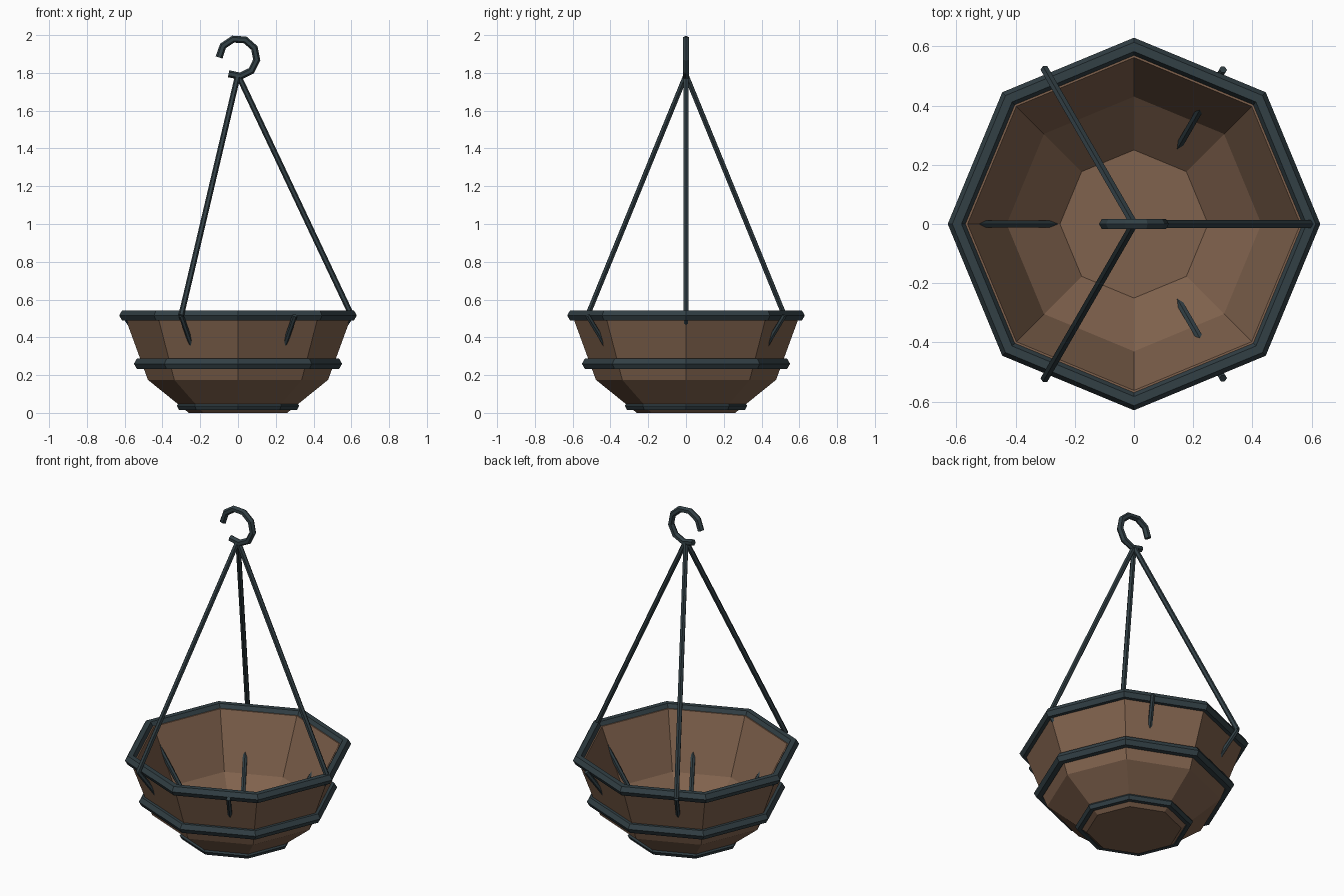
import bpy
import bmesh
from math import cos, sin, pi, radians
from mathutils import Vector

cube = bpy.data.objects.get("Cube")
if cube:
    bpy.data.objects.remove(cube, do_unlink=True)


def make_material(name, color):
    mat = bpy.data.materials.new(name)
    mat.use_nodes = True
    mat.diffuse_color = color
    mat.node_tree.nodes["Principled BSDF"].inputs["Base Color"].default_value = color
    return mat


wood = make_material("warm_brown", (0.215, 0.122, 0.074, 1))
iron = make_material("dark_slate", (0.032, 0.051, 0.060, 1))


def skin(name, rings, mat, closed=False):
    """Join a row of vertex rings into a flat-shaded object, capped unless closed."""
    bm = bmesh.new()
    loops = [[bm.verts.new(p) for p in ring] for ring in rings]
    pairs = list(zip(loops, loops[1:]))
    if closed:
        pairs.append((loops[-1], loops[0]))
    else:
        bm.faces.new(loops[0])
        bm.faces.new(loops[-1])
    for a, b in pairs:
        n = len(a)
        for i in range(n):
            j = (i + 1) % n
            bm.faces.new((a[i], a[j], b[j], b[i]))
    bmesh.ops.recalc_face_normals(bm, faces=bm.faces)
    mesh = bpy.data.meshes.new(name)
    bm.to_mesh(mesh)
    bm.free()
    mesh.materials.append(mat)
    obj = bpy.data.objects.new(name, mesh)
    bpy.context.collection.objects.link(obj)
    return obj


def lathe(name, profile, mat, closed=False, sides=8):
    """Spin a radius/height profile into an octagonal form."""
    rings = [[(r * cos(2 * pi * i / sides), r * sin(2 * pi * i / sides), z)
              for i in range(sides)] for r, z in profile]
    return skin(name, rings, mat, closed)


def bar(name, path, side, radius, mat, sides=6):
    """Sweep a hexagonal section along a planar path; side is the plane normal."""
    path = [Vector(p) for p in path]
    side = Vector(side)
    rings = []
    for i, p in enumerate(path):
        tangent = (path[min(i + 1, len(path) - 1)] - path[max(i - 1, 0)]).normalized()
        normal = tangent.cross(side).normalized()
        rings.append([p + radius * (normal * cos(2 * pi * k / sides)
                                    + side * sin(2 * pi * k / sides))
                      for k in range(sides)])
    return skin(name, rings, mat)


# Thick wooden bowl: outside wall, lip, inside wall, floor
lathe("bowl", [(0.26, 0), (0.477, 0.175), (0.603, 0.52),
               (0.562, 0.52), (0.43, 0.2), (0.25, 0.04)], wood)

# Metal hoops with a hexagonal section
for name, r, z, t in (("rim_hoop", 0.598, 0.516, 0.031),
                      ("middle_hoop", 0.52, 0.26, 0.031),
                      ("base_hoop", 0.3, 0.037, 0.024)):
    section = [(r + t * cos(k * pi / 3), z + t * sin(k * pi / 3)) for k in range(6)]
    lathe(name, section, iron, closed=True)

# Six slanted ribs through the bowl, three of them carrying hanger rods
for n in range(6):
    a = n * pi / 3
    out = Vector((cos(a), sin(a), 0))
    side = (-sin(a), cos(a), 0)
    up = Vector((0, 0, 1))
    foot = out * 0.265 + up * 0.035
    edge = out * 0.602 + up * 0.515
    bar(f"rib_{n + 1}", [foot, edge], side, 0.0135, iron)
    if n % 2 == 0:
        bar(f"hanger_rod_{n // 2 + 1}", [edge, up * 1.79], side, 0.015, iron)

# Open hook at the top
angles = [radians(180 - 37.5 * i) for i in range(9)]
bar("hook", [(0.1 * cos(a), 0, 1.882 + 0.1 * sin(a)) for a in angles],
    (0, 1, 0), 0.019, iron)
